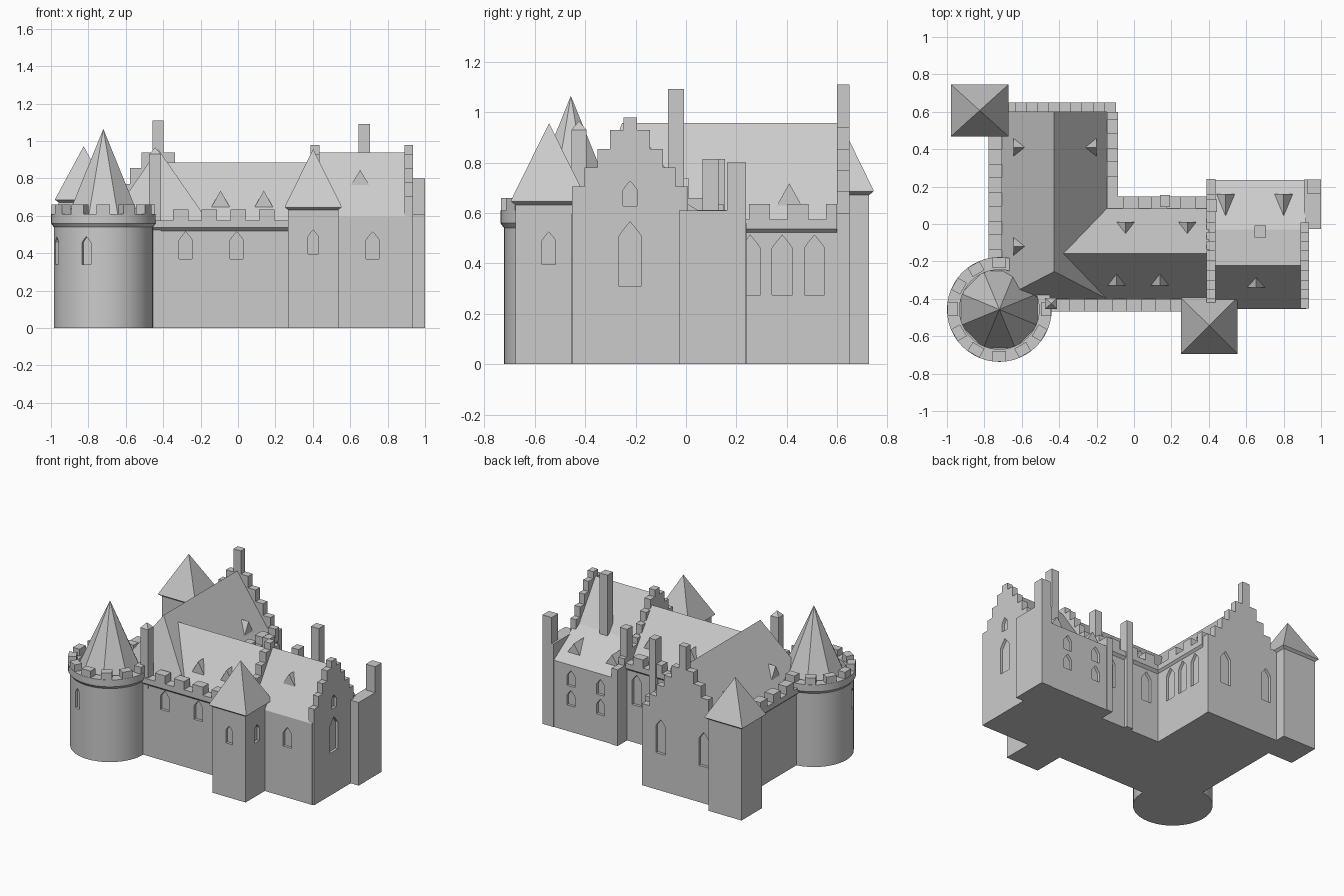
import bpy, bmesh, math
from mathutils import Vector, Matrix

cube = bpy.data.objects.get("Cube")
if cube:
    bpy.data.objects.remove(cube, do_unlink=True)

stone = bpy.data.materials.new("grey stone")
GREY = (0.6, 0.6, 0.6, 1)
stone.diffuse_color = GREY
stone.use_nodes = True
stone.node_tree.nodes["Principled BSDF"].inputs["Base Color"].default_value = GREY


def finish(name, bm):
    bmesh.ops.recalc_face_normals(bm, faces=bm.faces[:])
    mesh = bpy.data.meshes.new(name)
    bm.to_mesh(mesh)
    bm.free()
    mesh.materials.append(stone)
    ob = bpy.data.objects.new(name, mesh)
    bpy.context.collection.objects.link(ob)
    return ob


def add_hull(bm, points):
    verts = [bm.verts.new(p) for p in points]
    bmesh.ops.convex_hull(bm, input=verts)


def hull(name, points):
    bm = bmesh.new()
    add_hull(bm, points)
    return finish(name, bm)


def rect(r, z):
    x0, x1, y0, y1 = r
    return [(x, y, z) for x in (x0, x1) for y in (y0, y1)]


def grow(r, g):
    return (r[0] - g, r[1] + g, r[2] - g, r[3] + g)


def box(name, r, z0, z1):
    return hull(name, rect(r, z0) + rect(r, z1))


def prism(name, profile, axis, a, b):
    """Extrude a (side, z) outline along x or y."""
    place = (lambda s, z, t: (t, s, z)) if axis == "x" else (lambda s, z, t: (s, t, z))
    bm = bmesh.new()
    face = bm.faces.new([bm.verts.new(place(s, z, a)) for s, z in profile])
    new = bmesh.ops.extrude_face_region(bm, geom=[face])["geom"]
    verts = [v for v in new if isinstance(v, bmesh.types.BMVert)]
    bmesh.ops.translate(bm, verts=verts, vec=Vector(place(0, 0, b - a)))
    return finish(name, bm)


def step_outline(centre, steps, tail=()):
    """Stepped gable outline; steps run from low and wide to high and narrow."""
    left, z = [(centre - steps[0][0], 0)], 0
    for half, top in steps:
        left += [(centre - half, z), (centre - half, top)] if z else [(centre - half, top)]
        z = top
    right = [(2 * centre - s, h) for s, h in reversed(left)]
    if tail:
        right.pop()
        for end, top in tail:
            right += [(right[-1][0], top), (end, top)]
        right.append((tail[-1][0], 0))
        # the first tail point replaces the foot of the lowest step
    return left + right


walls = []

# Long left wing with a hipped front
walls.append(box("left_wing_walls", (-.76, -.1, -.45, .6), 0, .55))
hull("left_wing_roof", rect((-.707, -.145, -.40, .61), .55)
     + [(-.427, -.254, .957), (-.427, .61, .957)])
low, rise = .6, .085
back_steps = [(.33 - .06 * i, low + rise * i) for i in range(5)] + [(.03, 1.11)]
walls.append(prism("back_stepped_gable", step_outline(-.427, back_steps), "y", .6, .65))

# Middle wing
walls.append(box("middle_wing_walls", (-.2, .4, -.45, .13), 0, .55))
prism("middle_wing_roof", [(-.40, .55), (.083, .55), (-.158, .885)], "x", -.427, .4)

# Right wing with a long back slope between two stepped gables
walls.append(prism("right_wing", [(-.455, 0), (.235, 0), (.235, .49), (-.03, .66),
                                  (-.222, .94), (-.455, .595)], "x", .4, .92))
side_steps = [(.23 - .05 * i, .705 + .075 * i) for i in range(4)] + [(.027, .98)]
walls.append(prism("right_stepped_gable", step_outline(-.222, side_steps), "x", .89, .935))
prism("inner_stepped_gable",
      step_outline(-.222, side_steps, [(.085, .66), (.16, .61), (.24, .56)]), "x", .388, .437)

# Chimneys and corner stacks
box("right_wing_chimney", (.643, .707, -.072, -.008), .6, 1.092)
box("corner_stack_base", (.91, 1.0, -.028, .238), 0, .61)
box("corner_stack", (.925, 1.0, .163, .238), .5, .8)
box("back_wall_stack", (.138, .192, .09, .155), 0, .815)
box("inner_gable_stack", (.388, .445, .065, .13), .4, .815)
pin = (-.475, -.412, -.455, -.395)
box("front_pinnacle", pin, .5, .93)
hull("front_pinnacle_cap", rect(pin, .93) + [(-.443, -.425, .965)])


# Square towers
def square_tower(name, r, eave, apex):
    walls.append(box(name + "_walls", r, 0, eave - .018))
    hull(name + "_cornice", rect(r, eave - .018) + rect(grow(r, .018), eave - .004))
    top = grow(r, .018)
    centre = ((r[0] + r[1]) / 2, (r[2] + r[3]) / 2, apex)
    hull(name + "_roof", rect(top, eave - .004) + rect(top, eave) + [centre])


square_tower("front_tower", (.268, .536, -.677, -.41), .65, .957)
square_tower("back_tower", (-.96, -.69, .487, .727), .69, .972)

# Round tower: lathed wall with a flared parapet
TX, TY = -.72, -.457
ring = [(0, 0), (.265, 0), (.265, .54), (.28, .56), (.28, .61), (.213, .61), (.213, .56), (0, .56)]
bm = bmesh.new()
verts = [bm.verts.new((TX + r, TY, z)) for r, z in ring]
edges = [bm.edges.new(p) for p in zip(verts, verts[1:])]
bmesh.ops.spin(bm, geom=verts + edges, cent=(TX, TY, 0), axis=(0, 0, 1),
               angle=math.tau, steps=48, use_duplicate=False)
bmesh.ops.remove_doubles(bm, verts=bm.verts[:], dist=.0005)
round_tower = finish("round_tower", bm)
bpy.ops.object.select_all(action="DESELECT")
round_tower.select_set(True)
bpy.context.view_layer.objects.active = round_tower
bpy.ops.object.shade_smooth_by_angle(angle=math.radians(30))
walls.append(round_tower)

hull("round_tower_spire", [(TX, TY, 1.065)] + [
    (TX + .222 * math.cos(a), TY + .222 * math.sin(a), .56)
    for a in (math.tau * (i + .5) / 8 for i in range(8))])

bm = bmesh.new()
for i in range(12):
    if i in (1, 2):
        continue
    turn = Matrix.Translation((TX, TY, 0)) @ Matrix.Rotation(math.tau * i / 12, 4, "Z")
    block = (.222, .277, -.036, .036)
    add_hull(bm, [turn @ Vector(p) for p in rect(block, .6) + rect(block, .66)])
finish("round_tower_merlons", bm)


# Straight parapets: flare, band and merlons
def parapet(name, r, side, start, count):
    axis = 0 if side in "fb" else 2
    lip = {"f": (0, 0, .018, 0), "b": (0, 0, 0, -.018),
           "e": (0, -.018, 0, 0), "w": (.018, 0, 0, 0)}[side]
    foot = [a + b for a, b in zip(r, lip)]
    bm = bmesh.new()
    add_hull(bm, rect(foot, .52) + rect(r, .537))
    add_hull(bm, rect(r, .537) + rect(r, .575))
    for i in range(count):
        m = list(r)
        m[axis] = start + .153 * i
        m[axis + 1] = min(m[axis] + .083, r[axis + 1])
        add_hull(bm, rect(m, .57) + rect(m, .635))
    finish(name, bm)


parapet("front_parapet", (-.5, .28, -.468, -.40), "f", -.347, 4)
parapet("inner_back_parapet", (-.145, .39, .083, .148), "b", -.06, 3)
parapet("inner_side_parapet", (-.145, -.085, .083, .6), "e", .25, 3)
parapet("left_parapet", (-.778, -.707, -.25, .5), "w", -.14, 4)


# Triangular dormers: position, outward direction, roof slope
def dormer(x, y, z, dx, dy, slope, h=.088, half=.049):
    back = h / slope
    hull("dormer", [(x - dy * half, y + dx * half, z), (x + dy * half, y - dx * half, z),
                    (x, y, z + h), (x - dx * back, y - dy * back, z + h)])


for x in (-.093, .138):
    dormer(x, -.33, .647, 0, -1, 1.39)
for x in (-.045, .285):
    dormer(x, .012, .649, 0, 1, 1.39)
for x in (.49, .8):
    dormer(x, .16, .538, 0, 1, .64, .075)
dormer(.653, -.34, .765, 0, -1, 1.48, .08)
dormer(-.2, .41, .63, 1, 0, 1.45)
for y in (.41, -.12):
    dormer(-.645, y, .64, -1, 0, 1.45)

# Pointed windows, sunk into the walls
cutter_bm = bmesh.new()


def lancet(x, y, angle, w, z0, z1):
    drop = .65 * w
    outline = [(-w / 2, z0), (w / 2, z0), (w / 2, z1 - drop), (.3 * w, z1 - .55 * drop),
               (0, z1), (-.3 * w, z1 - .55 * drop), (-w / 2, z1 - drop)]
    turn = Matrix.Translation((x, y, 0)) @ Matrix.Rotation(math.radians(angle), 4, "Z")
    add_hull(cutter_bm, [turn @ Vector((d, s, z)) for d in (-.02, .02) for s, z in outline])


FRONT, EAST, BACK = -90, 0, 90
for x in (-.28, -.007):
    lancet(x, -.45, FRONT, .07, .37, .515)
lancet(.72, -.455, FRONT, .07, .37, .515)
lancet(.402, -.677, FRONT, .055, .395, .525)
lancet(.536, -.545, EAST, .055, .395, .525)
lancet(.935, -.222, EAST, .055, .627, .727)
lancet(.935, -.222, EAST, .09, .31, .565)
for y in (.255, .382, .51):
    lancet(-.1, y, EAST, .08, .275, .512)
for x in (-.25, -.6):
    lancet(x, .65, BACK, .08, .27, .52)
for x in (0, .31):
    lancet(x, .13, BACK, .075, .275, .5)
for x in (.53, .77):
    for z in (.19, .335):
        lancet(x, .235, BACK, .065, z, z + .115)
for angle in (-110, -160):
    a = math.radians(angle)
    lancet(TX + .265 * math.cos(a), TY + .265 * math.sin(a), angle, .05, .34, .49)

cutter = finish("window_cutter", cutter_bm)
cutter.hide_render = True
cutter.hide_viewport = True
for wall in walls:
    cut = wall.modifiers.new("windows", "BOOLEAN")
    cut.operation = "DIFFERENCE"
    cut.solver = "EXACT"
    cut.object = cutter
